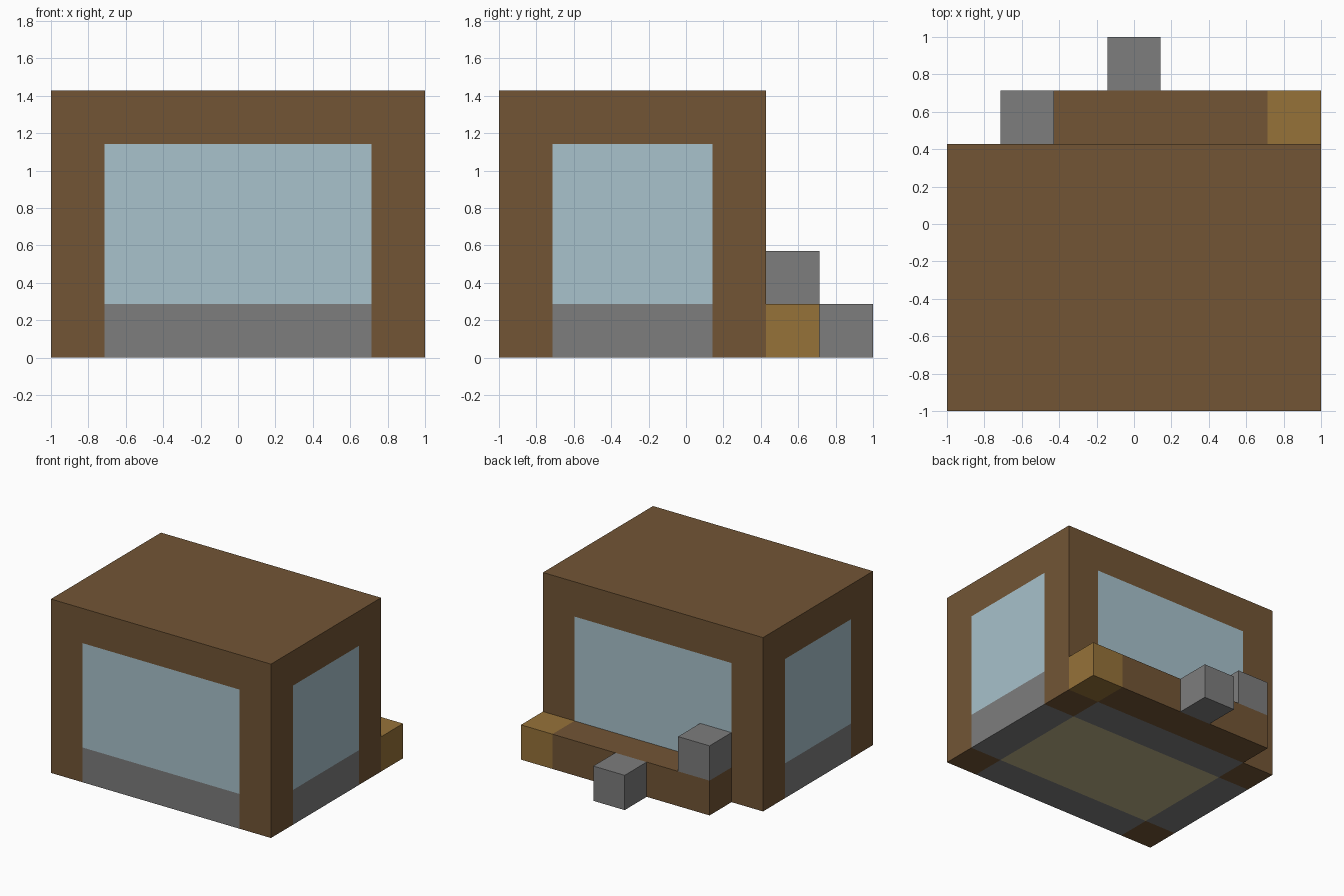
import bpy
import bmesh
from mathutils import Vector

U = 2 / 7  # one building block

cube = bpy.data.objects.get("Cube")
if cube:
    bpy.data.objects.remove(cube, do_unlink=True)


def make_material(name, rgb):
    linear = [((c / 255 + 0.055) / 1.055) ** 2.4 for c in rgb] + [1.0]
    mat = bpy.data.materials.new(name)
    mat.use_nodes = True
    mat.diffuse_color = linear
    shader = mat.node_tree.nodes["Principled BSDF"]
    shader.inputs["Base Color"].default_value = linear
    shader.inputs["Roughness"].default_value = 0.9
    return mat


wood = make_material("dark wood", (114, 85, 53))
stone = make_material("grey stone", (125, 125, 125))
glass = make_material("pale blue glass", (168, 194, 204))
ochre = make_material("ochre wood", (150, 114, 57))
pale = make_material("pale floor wood", (190, 178, 136))


def box(name, mat, low, high):
    """Box between two corners, counted in blocks from the front right corner."""
    a, b = Vector(low) * U, Vector(high) * U
    bm = bmesh.new()
    bmesh.ops.create_cube(bm, size=1)
    bmesh.ops.scale(bm, vec=b - a, verts=bm.verts)
    mesh = bpy.data.meshes.new(name)
    bm.to_mesh(mesh)
    bm.free()
    mesh.materials.append(mat)
    obj = bpy.data.objects.new(name, mesh)
    obj.location = (a + b) / 2 - Vector((1, 1, 0))
    bpy.context.collection.objects.link(obj)
    return obj


# Corner posts, roof and floor
for side, x in (("right", 0), ("left", 6)):
    for end, y in (("front", 0), ("back", 4)):
        box(f"{end}_{side}_post", wood, (x, y, 0), (x + 1, y + 1, 4))
box("roof", wood, (0, 0, 4), (7, 5, 5))
box("floor", pale, (1, 1, 0), (6, 4, 1))

# Stone sills with a window on each
walls = {
    "front": ((1, 0), (6, 1)),
    "back": ((1, 4), (6, 5)),
    "right": ((0, 1), (1, 4)),
    "left": ((6, 1), (7, 4)),
}
for side, (low, high) in walls.items():
    box(f"{side}_sill", stone, (*low, 0), (*high, 1))
    box(f"{side}_window", glass, (*low, 1), (*high, 4))

# Back ledge with its end block and loose stones
box("back_ledge", wood, (1, 5, 0), (6, 6, 1))
box("ledge_end_block", ochre, (6, 5, 0), (7, 6, 1))
box("ledge_stone", stone, (1, 5, 1), (2, 6, 2))
box("step_stone", stone, (3, 6, 0), (4, 7, 1))
